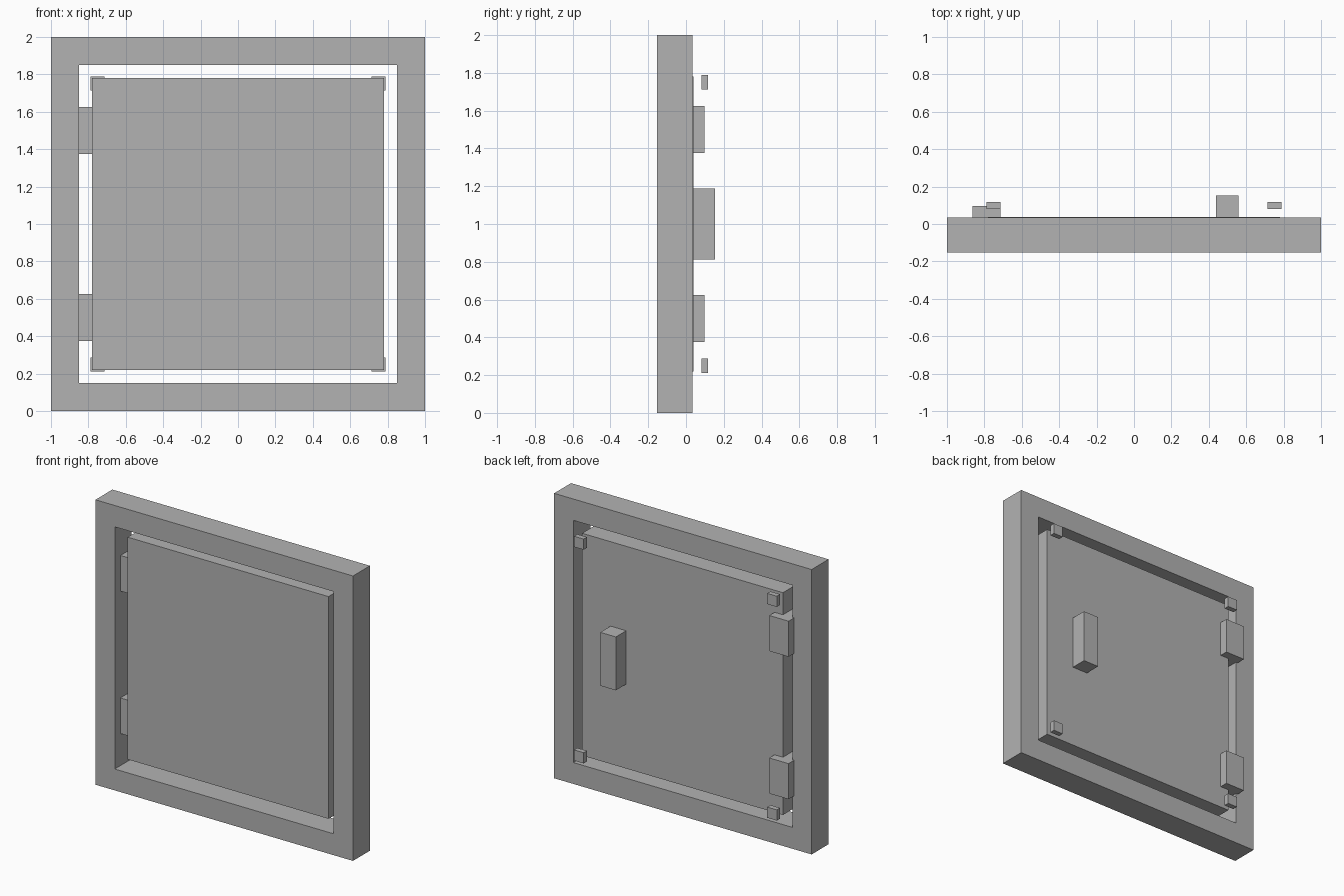
import bpy
import bmesh

if "Cube" in bpy.data.objects:
    bpy.data.objects.remove(bpy.data.objects["Cube"])

grey = bpy.data.materials.new("plain_grey")
grey.diffuse_color = (0.45, 0.45, 0.45, 1)
grey.use_nodes = True
grey.node_tree.nodes["Principled BSDF"].inputs["Base Color"].default_value = grey.diffuse_color


def finish(name, bm):
    bmesh.ops.recalc_face_normals(bm, faces=bm.faces)
    mesh = bpy.data.meshes.new(name)
    bm.to_mesh(mesh)
    bm.free()
    mesh.materials.append(grey)
    obj = bpy.data.objects.new(name, mesh)
    bpy.context.collection.objects.link(obj)
    return obj


def box(name, x, y, z):
    """Box from (min, max) pairs on each axis."""
    bm = bmesh.new()
    bmesh.ops.create_cube(bm, size=1)
    for v in bm.verts:
        v.co = [r[0] if c < 0 else r[1] for c, r in zip(v.co, (x, y, z))]
    return finish(name, bm)


# Frame: square ring with a through opening, extruded in depth
FRONT, BACK = -0.153, 0.0345
bm = bmesh.new()
corners = ((-1, -1), (1, -1), (1, 1), (-1, 1))
outer, inner = ([bm.verts.new((sx * r, FRONT, 1 + sz * r)) for sx, sz in corners]
                for r in (1.0, 0.85))
for i in range(4):
    j = (i + 1) % 4
    bm.faces.new((outer[i], outer[j], inner[j], inner[i]))
ext = bmesh.ops.extrude_face_region(bm, geom=bm.faces[:])
for g in ext["geom"]:
    if isinstance(g, bmesh.types.BMVert):
        g.co.y = BACK
finish("frame", bm)

# Door panel, slightly recessed at the front
box("door_panel", (-0.78, 0.78), (-0.11, 0.0385), (0.22, 1.78))

# Hinges, set into the frame and the door edge
for label, z in (("lower", 0.5), ("upper", 1.5)):
    box(label + "_hinge", (-0.8645, -0.7145), (-0.09, 0.097), (z - 0.125, z + 0.125))

# Handle on the back
box("handle", (0.4375, 0.5585), (0.02, 0.153), (0.8125, 1.1875))

# Small bolts floating at the door corners
for sx, sz in corners:
    cx, cz = sx * 0.75, 1 + sz * 0.75
    box("corner_bolt", (cx - 0.0375, cx + 0.0375), (0.081, 0.1175),
        (cz - 0.0375, cz + 0.0375))
